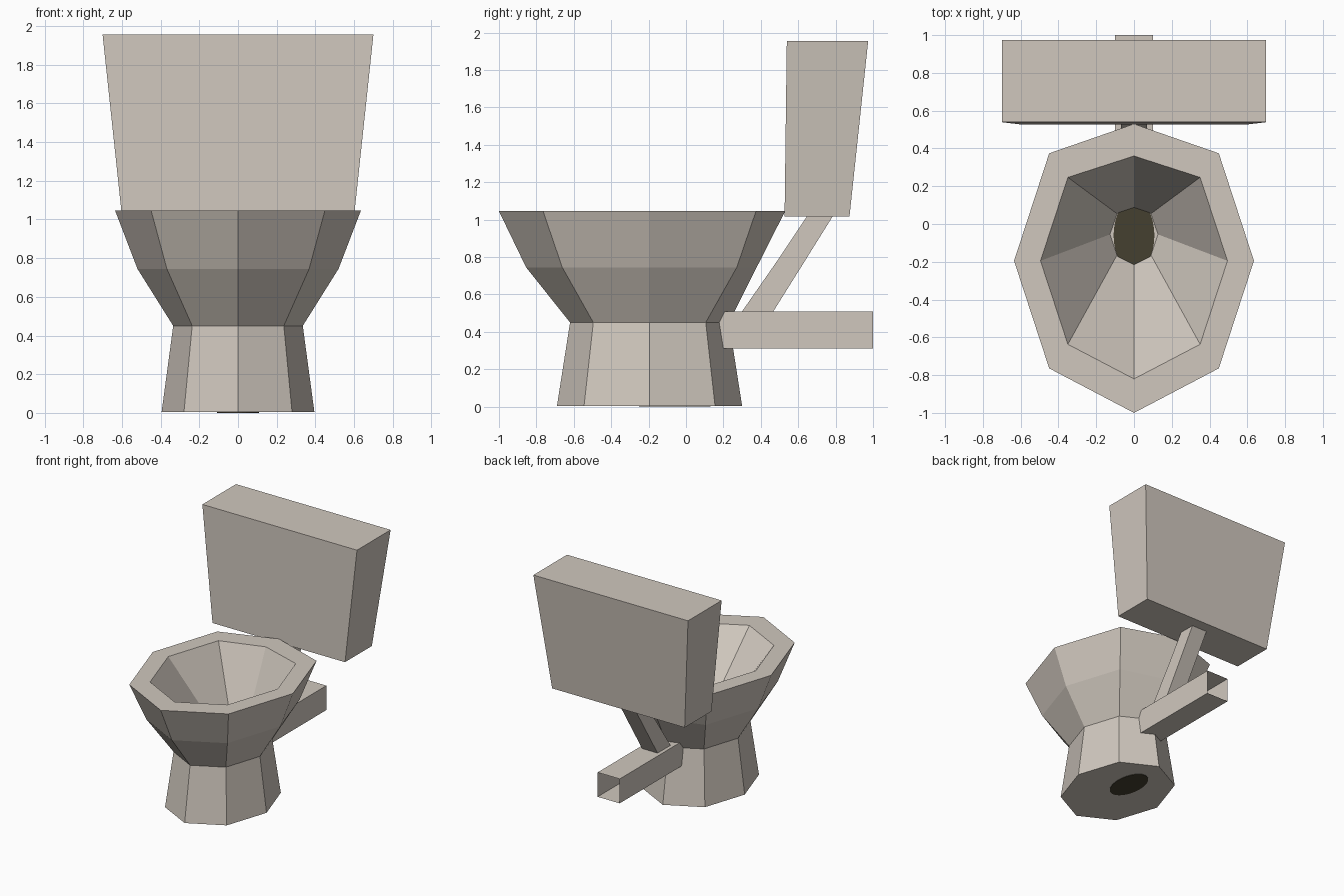
import bpy, bmesh, math

if "Cube" in bpy.data.objects:
    bpy.data.objects.remove(bpy.data.objects["Cube"])

def material(name, rgb):
    m = bpy.data.materials.new(name)
    m.diffuse_color = (*rgb, 1)
    m.use_nodes = True
    m.node_tree.nodes["Principled BSDF"].inputs["Base Color"].default_value = m.diffuse_color
    return m

porcelain = material("warm_porcelain", (0.63, 0.575, 0.515))
dark = material("dark_drain", (0.059, 0.05, 0.03))

def loft(name, rings, mat, cap_start=True, cap_end=True):
    """Skin a list of equal-length vertex rings."""
    bm = bmesh.new()
    loops = [[bm.verts.new(p) for p in r] for r in rings]
    n = len(loops[0])
    for a, b in zip(loops, loops[1:]):
        for i in range(n):
            j = (i + 1) % n
            bm.faces.new((a[i], a[j], b[j], b[i]))
    if cap_start:
        bm.faces.new(loops[0][::-1])
    if cap_end:
        bm.faces.new(loops[-1])
    bmesh.ops.recalc_face_normals(bm, faces=bm.faces)
    me = bpy.data.meshes.new(name)
    bm.to_mesh(me)
    bm.free()
    me.materials.append(mat)
    ob = bpy.data.objects.new(name, me)
    bpy.context.collection.objects.link(ob)
    return ob

def oval(rx, ry, z, cy=-0.195, back=None, n=8):
    """Oval ring; 'back' overrides the y of the rearmost vertex."""
    pts = []
    for i in range(n):
        a = 2 * math.pi * i / n
        pts.append((rx * math.cos(a), cy + ry * math.sin(a), z))
    if back is not None:
        pts[n // 4] = (0, back, z)
    return pts

def rect(hx, y0, z0, y1, z1):
    """Rectangle spanning x, between two points in the y/z plane."""
    return [(-hx, y0, z0), (hx, y0, z0), (hx, y1, z1), (-hx, y1, z1)]

# Pedestal and bowl: outside up to the rim, then down the inside to the floor
loft("bowl_and_pedestal", [
    oval(0.395, 0.495, 0.004),
    oval(0.335, 0.425, 0.45, back=0.23),
    oval(0.52, 0.66, 0.745, back=0.378),
    oval(0.635, 0.805, 1.045, back=0.53),
    oval(0.495, 0.625, 1.045, back=0.36),
    oval(0.127, 0.155, 0.45, cy=-0.055, back=0.085),
], porcelain)

# Dark drain running from the bowl floor to the base
loft("drain", [oval(0.108, 0.19, z, cy=-0.06, n=32) for z in (0, 0.456)], dark)

# Waste pipe, open at the back
loft("waste_pipe", [rect(0.1, y, 0.31, y, 0.51) for y in (0.13, 1.0)],
     porcelain, cap_start=False, cap_end=False)

# Bent pipe from the waste pipe up to the tank
loft("tank_pipe", [
    rect(0.07, 0.29, 0.495, 0.458, 0.495),
    rect(0.07, 0.495, 0.79, 0.63, 0.77),
    rect(0.07, 0.648, 1.02, 0.786, 1.02),
], porcelain, cap_start=False, cap_end=False)

# Tapered tank
loft("tank", [
    rect(0.6, 0.527, 1.016, 0.874, 1.016),
    rect(0.7, 0.539, 1.955, 0.974, 1.955),
], porcelain)
